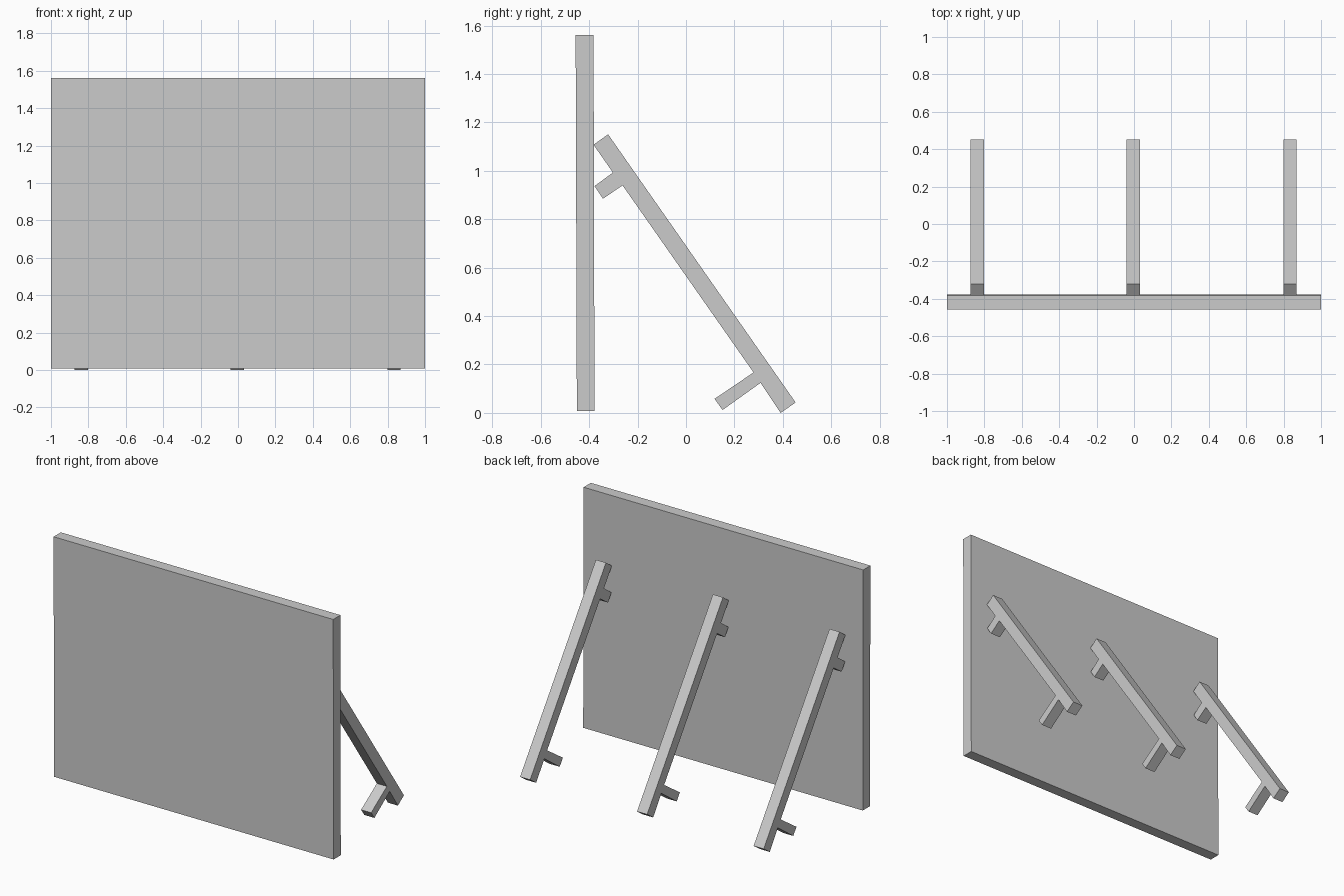
import bpy, bmesh

if "Cube" in bpy.data.objects:
    bpy.data.objects.remove(bpy.data.objects["Cube"])


def extrude_profile(name, profile, x0, x1):
    """Solid made from a (y, z) outline swept along x."""
    bm = bmesh.new()
    face = bm.faces.new([bm.verts.new((x0, y, z)) for y, z in profile])
    res = bmesh.ops.extrude_face_region(bm, geom=[face])
    moved = [v for v in res["geom"] if isinstance(v, bmesh.types.BMVert)]
    bmesh.ops.translate(bm, verts=moved, vec=(x1 - x0, 0, 0))
    bmesh.ops.recalc_face_normals(bm, faces=bm.faces)
    mesh = bpy.data.meshes.new(name)
    bm.to_mesh(mesh)
    bm.free()
    obj = bpy.data.objects.new(name, mesh)
    bpy.context.collection.objects.link(obj)
    return obj


# upright board, leaning very slightly forward
panel = [(-0.451, 0.008), (-0.378, 0.008), (-0.382, 1.562), (-0.456, 1.562)]
extrude_profile("wall_panel", panel, -1.0, 1.0)

# slanted prop with an upper peg and a lower foot
brace = [
    (0.391, 0.0), (0.453, 0.043),        # ground end
    (-0.322, 1.151), (-0.382, 1.108),    # top end
    (-0.302, 0.993), (-0.378, 0.937),    # upper peg
    (-0.343, 0.885), (-0.262, 0.940),
    (0.279, 0.167), (0.118, 0.058),      # lower foot
    (0.151, 0.012), (0.308, 0.124),
]
for side, x in (("left", -0.837), ("middle", -0.003), ("right", 0.834)):
    extrude_profile("brace_" + side, brace, x - 0.036, x + 0.036)
